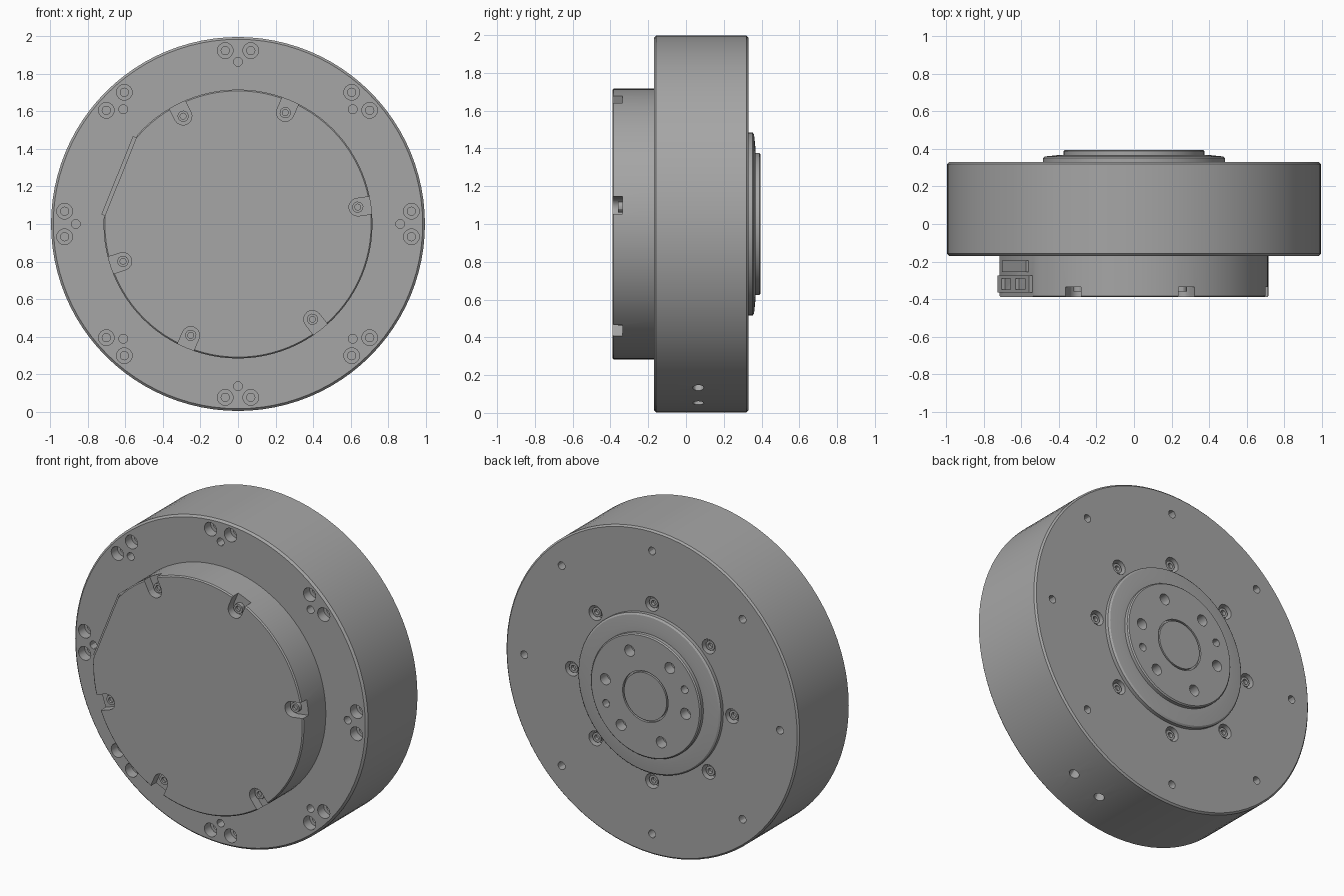
import bpy, bmesh
from math import radians, cos, sin, pi
from mathutils import Matrix

if "Cube" in bpy.data.objects:
    bpy.data.objects.remove(bpy.data.objects["Cube"])

T = Matrix.Translation
TO_Y = Matrix.Rotation(-pi / 2, 4, 'X')    # lathe axis along +y
TO_R = Matrix.Rotation(pi / 2, 4, 'Y')     # lathe axis pointing outwards
CENTRE = 1.0

grey = bpy.data.materials.new("metal grey")
grey.use_nodes = True
grey.diffuse_color = (0.38, 0.38, 0.38, 1)
grey.node_tree.nodes["Principled BSDF"].inputs["Base Color"].default_value = (0.38, 0.38, 0.38, 1)


def polar(deg, r=0, y=0, t=0):
    """Frame on the disc: x outwards, y along the axis, z along the rim."""
    return T((0, 0, CENTRE)) @ Matrix.Rotation(-radians(deg), 4, 'Y') @ T((r, y, t))


def lathe(bm, profile, matrix, seg=16):
    """Closed solid from (radius, height) points."""
    rings = []
    for r, h in profile:
        rings.append([bm.verts.new(matrix @ T((r * cos(2 * pi * i / seg), r * sin(2 * pi * i / seg), h)).translation)
                      for i in range(seg)])
    for a, b in zip(rings, rings[1:]):
        for i in range(seg):
            j = (i + 1) % seg
            bm.faces.new((a[i], a[j], b[j], b[i]))
    bm.faces.new(rings[0][::-1])
    bm.faces.new(rings[-1])


def box(bm, frame, size):
    bmesh.ops.create_cube(bm, size=1, matrix=frame @ Matrix.Diagonal((*size, 1)))


def finish(bm, name):
    bmesh.ops.recalc_face_normals(bm, faces=bm.faces)
    mesh = bpy.data.meshes.new(name)
    bm.to_mesh(mesh)
    bm.free()
    mesh.materials.append(grey)
    ob = bpy.data.objects.new(name, mesh)
    bpy.context.collection.objects.link(ob)
    return ob


def select(ob):
    bpy.ops.object.select_all(action='DESELECT')
    ob.select_set(True)
    bpy.context.view_layer.objects.active = ob


def smooth(ob):
    select(ob)
    bpy.ops.object.shade_smooth_by_angle(angle=radians(30))


def cut(ob, bm):
    """Cut away everything gathered in bm."""
    cutter = finish(bm, ob.name + "_cutter")
    cutter.hide_render = True
    mod = ob.modifiers.new("cut", 'BOOLEAN')
    mod.operation, mod.solver, mod.object = 'DIFFERENCE', 'EXACT', cutter
    mod.use_self = True
    select(ob)
    bpy.ops.object.modifier_apply(modifier=mod.name)
    bpy.data.objects.remove(cutter)
    smooth(ob)


def turned(name, profile, seg=96):
    bm = bmesh.new()
    lathe(bm, profile, polar(0) @ TO_Y, seg)
    return finish(bm, name)


def screw(bm, deg, r, low, high):
    """Round head with a dished socket."""
    lathe(bm, [(0.03, low), (0.03, high), (0.016, high), (0.016, (low + high) / 2)],
          polar(deg, r) @ TO_Y, 12)


EIGHT = range(0, 360, 45)

# Main housing drum
housing = turned("housing", [(0.985, -0.17), (0.997, -0.158), (0.997, 0.32), (0.987, 0.33)])
bm = bmesh.new()
for a in EIGHT:
    # front clusters: two counterbores and a small pin hole
    for t in (-0.068, 0.068):
        lathe(bm, [(0.022, 0.0), (0.022, -0.11), (0.042, -0.11), (0.042, -0.2)], polar(a, 0.925, 0, t) @ TO_Y)
    lathe(bm, [(0.024, -0.08), (0.024, -0.2)], polar(a, 0.865) @ TO_Y, 12)
    # back outer bolt circle and inner counterbores
    lathe(bm, [(0.024, 0.24), (0.024, 0.36)], polar(a, 0.87) @ TO_Y, 12)
    lathe(bm, [(0.045, 0.28), (0.045, 0.4)], polar(a, 0.545) @ TO_Y)
for a in (-60.5, -72):
    lathe(bm, [(0.03, 0.92), (0.03, 1.1)], polar(a, 0, 0.065) @ TO_R, 12)
cut(housing, bm)

# Front cover with rim pockets and a flat for the connector
cover = turned("front_cover", [(0.717, -0.15), (0.717, -0.383), (0.71, -0.39)])
POCKETS = (8, 67, 117, 198, 247, 308)
FLAT = 158
bm = bmesh.new()
for a in POCKETS:
    lathe(bm, [(0.047, -0.335), (0.047, -0.45)], polar(a, 0.645) @ TO_Y)
    box(bm, polar(a, 0.705, -0.39), (0.12, 0.11, 0.094))
box(bm, polar(FLAT, 0.775, -0.3), (0.2, 0.4, 0.5))
cut(cover, bm)

# Connector strip on the flat, with two sockets
strip = bmesh.new()
box(strip, polar(FLAT, 0.675, -0.32), (0.04, 0.09, 0.45))
box(strip, polar(FLAT, 0.67, -0.225), (0.04, 0.06, 0.34))
strip = finish(strip, "connector_strip")
bm = bmesh.new()
for t in (-0.1, 0.1):
    box(bm, polar(FLAT, 0.7, -0.32, t), (0.05, 0.06, 0.13))
cut(strip, bm)

# Output flange on the back, stepped with a chamfer
flange = turned("output_flange", [(0.485, 0.31), (0.485, 0.352), (0.475, 0.36), (0.41, 0.367), (0.375, 0.367),
                                  (0.375, 0.388), (0.368, 0.395)])
bm = bmesh.new()
for a in EIGHT:
    lathe(bm, [(0.045, 0.28), (0.045, 0.42)], polar(a, 0.545) @ TO_Y)
for a in range(67, 427, 60):
    lathe(bm, [(0.034, 0.325), (0.034, 0.42)], polar(a, 0.275) @ TO_Y)
for a in (157, 337):
    lathe(bm, [(0.024, 0.345), (0.024, 0.42)], polar(a, 0.29) @ TO_Y, 12)
cut(flange, bm)

# Shallow centre ring groove
bm = bmesh.new()
lathe(bm, [(0.155, 0.38), (0.155, 0.42)], polar(0) @ TO_Y, 48)
cut(flange, bm)
smooth(turned("centre_cap", [(0.145, 0.375), (0.145, 0.395)], 48))

# Screws in the cover pockets and the back counterbores
bm = bmesh.new()
for a in POCKETS:
    screw(bm, a, 0.645, -0.33, -0.36)
smooth(finish(bm, "cover_screws"))
bm = bmesh.new()
for a in EIGHT:
    screw(bm, a, 0.545, 0.275, 0.315)
smooth(finish(bm, "flange_screws"))
